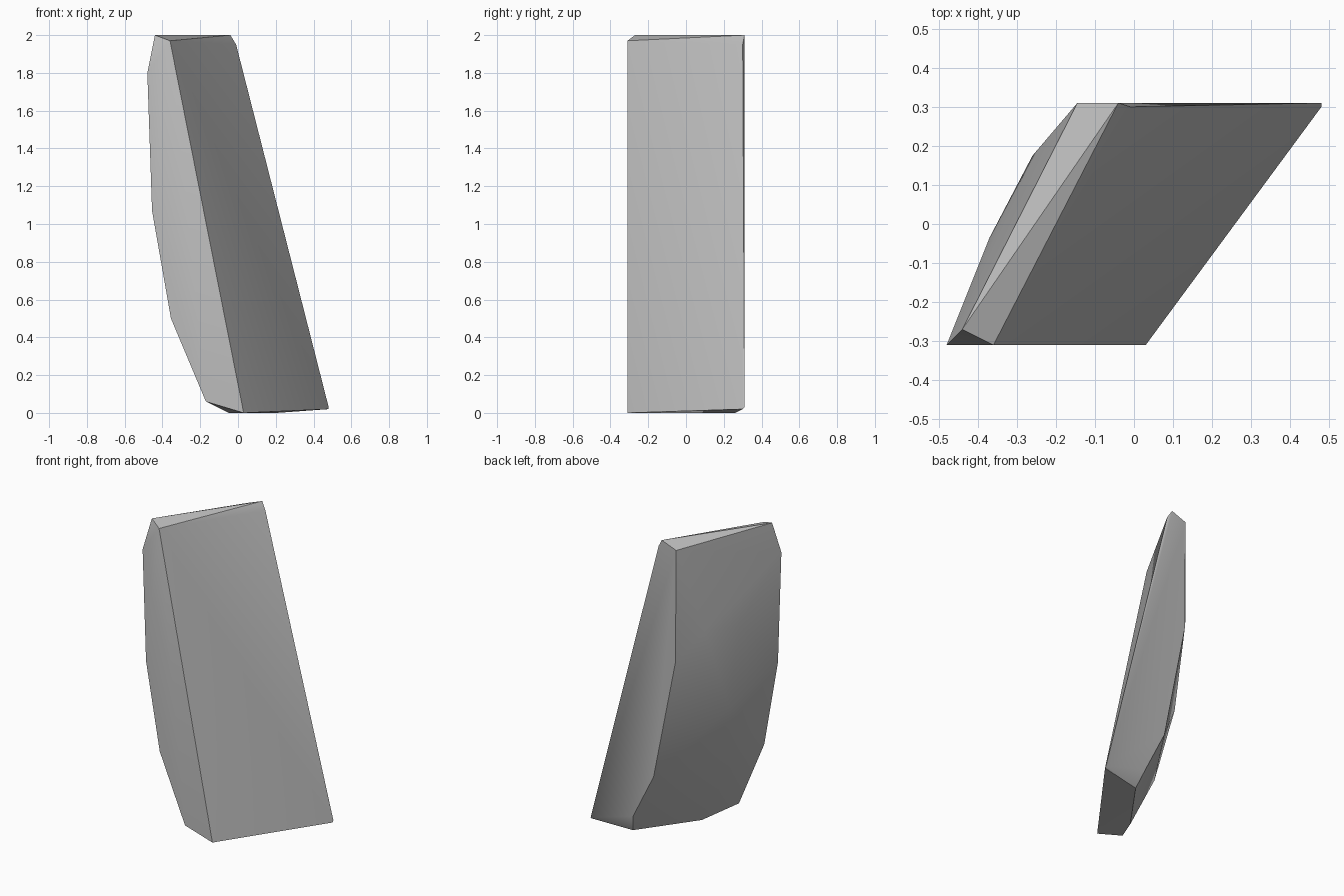
import bpy
import bmesh
import math

# Remove the default cube
default_cube = bpy.data.objects.get("Cube")
if default_cube:
    bpy.data.objects.remove(default_cube, do_unlink=True)


def flat_profile(y, outline):
    """Place an (x, z) outline on the plane at depth y."""
    return [(x, y, z) for x, z in outline]


def make_material(name, level):
    material = bpy.data.materials.new(name)
    material.use_nodes = True
    colour = (level, level, level, 1)
    material.diffuse_color = colour
    shader = material.node_tree.nodes["Principled BSDF"]
    shader.inputs["Base Color"].default_value = colour
    return material


def make_hull(name, points, material):
    """Wrap a convex, faceted block around the given corners."""
    bm = bmesh.new()
    for point in points:
        bm.verts.new(point)
    result = bmesh.ops.convex_hull(bm, input=bm.verts)
    loose = [v for v in result["geom_interior"] if isinstance(v, bmesh.types.BMVert)]
    bmesh.ops.delete(bm, geom=loose, context="VERTS")
    bmesh.ops.dissolve_limit(bm, angle_limit=math.radians(1),
                             verts=bm.verts, edges=bm.edges)
    bmesh.ops.recalc_face_normals(bm, faces=bm.faces)
    mesh = bpy.data.meshes.new(name)
    bm.to_mesh(mesh)
    bm.free()
    mesh.materials.append(material)
    block = bpy.data.objects.new(name, mesh)
    bpy.context.scene.collection.objects.link(block)
    return block


# Flat front end, from the top corner down the bowed side to the foot
front_end = flat_profile(-.31, [(-.36, 1.97), (-.48, 1.8), (-.455, 1.07),
                                (-.355, .5), (-.17, .06), (.03, 0)])

# Flat back end, same order
back_end = flat_profile(.31, [(-.04, 2), (-.145, 1.96), (-.14, 1.22),
                              (.02, .42), (.17, .12), (.48, .03)])

# Chipped corners at the top and foot
chips = [(-.44, -.27, 2), (-.01, .3, 1.95), (.48, .3, .02),
         (.205, .26, 0), (-.05, -.095, 0)]

# Bulge of the bowed side
bulge = [(-.26, .175, 1.4), (-.37, -.035, 1.4),
         (-.32, 0, .85), (-.245, -.1, .38)]

grey = make_material("stone grey", .5)
shard = make_hull("leaning_stone_shard", front_end + back_end + chips + bulge, grey)

# Smooth the bowed side while keeping the broken edges crisp
bpy.ops.object.select_all(action="DESELECT")
shard.select_set(True)
bpy.context.view_layer.objects.active = shard
bpy.ops.object.shade_smooth_by_angle(angle=math.radians(35))
